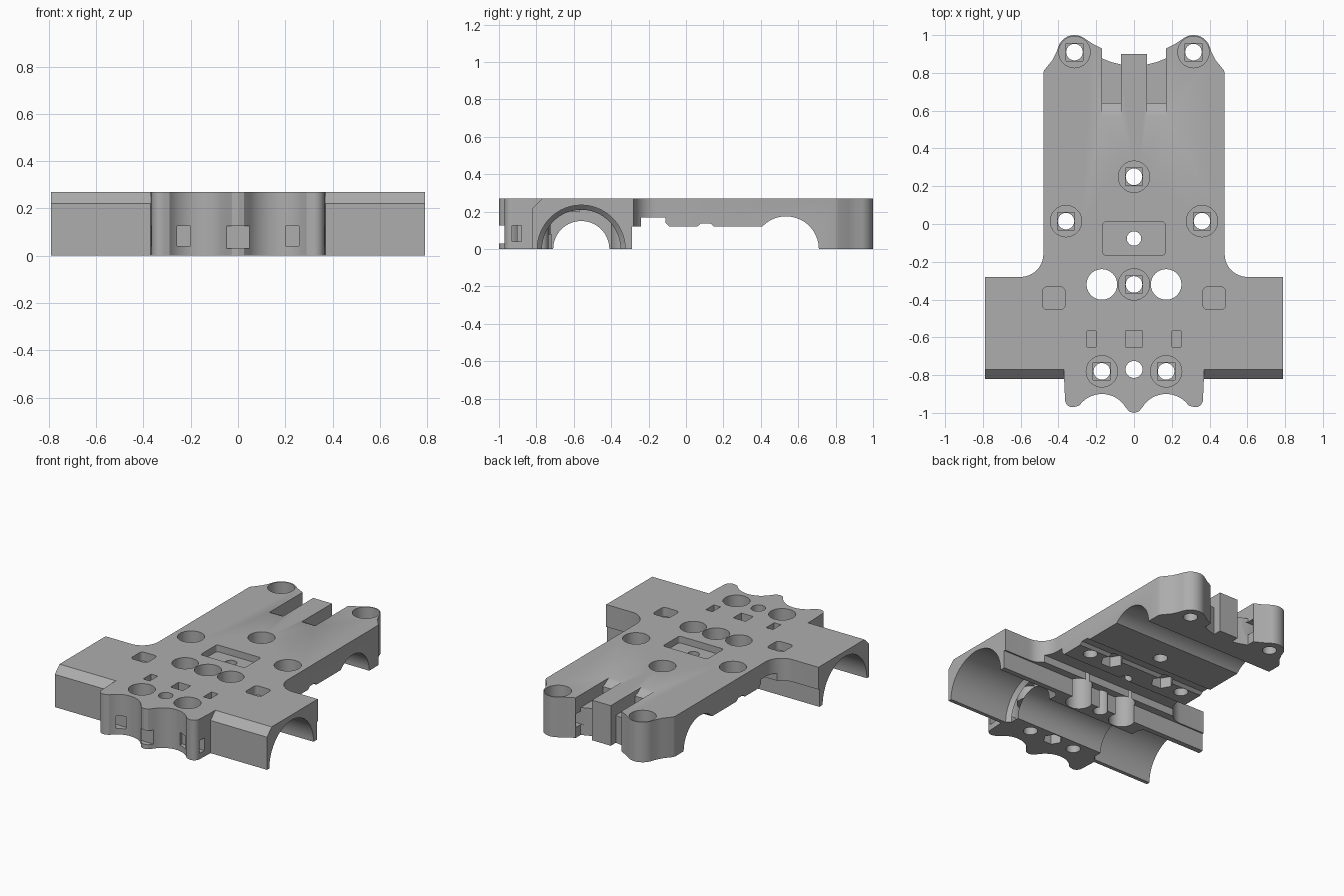
import bpy, bmesh, math
from math import cos, sin, radians

old = bpy.data.objects.get("Cube")
if old:
    bpy.data.objects.remove(old, do_unlink=True)

grey = bpy.data.materials.new("plain grey")
grey.use_nodes = True
COLOUR = (0.42, 0.42, 0.42, 1)
grey.diffuse_color = COLOUR
grey.node_tree.nodes["Principled BSDF"].inputs["Base Color"].default_value = COLOUR

TOP = 0.27
cutters = []


def arc(cx, cy, r, a0, a1, n=12):
    angles = [radians(a0 + (a1 - a0) * i / n) for i in range(n + 1)]
    return [(cx + r * cos(a), cy + r * sin(a)) for a in angles]


def make(name, rings):
    """Closed solid lofted through rings of equal length."""
    bm = bmesh.new()
    loops = [[bm.verts.new(p) for p in ring] for ring in rings]
    n = len(loops[0])
    for low, high in zip(loops, loops[1:]):
        for i in range(n):
            j = (i + 1) % n
            bm.faces.new((low[i], low[j], high[j], high[i]))
    bm.faces.new(loops[0][::-1])
    bm.faces.new(loops[-1])
    bmesh.ops.recalc_face_normals(bm, faces=bm.faces)
    mesh = bpy.data.meshes.new(name)
    bm.to_mesh(mesh)
    bm.free()
    mesh.materials.append(grey)
    ob = bpy.data.objects.new(name, mesh)
    bpy.context.scene.collection.objects.link(ob)
    return ob


def upright(name, outline, z0, z1):
    return make(name, [[(x, y, z) for x, y in outline] for z in (z0, z1)])


def cut_upright(name, outline, z0, z1=0.4):
    cutters.append(upright(name, outline, z0, z1))


def cut_across(name, profile, x0, x1):
    """Cutter with a (y, z) profile swept along x."""
    cutters.append(make(name, [[(x, y, z) for y, z in profile] for x in (x0, x1)]))


def circle(x, y, r, n=40):
    return arc(x, y, r, 0, 360, n)[:-1]


def rect(x, y, w, d):
    return [(x - w / 2, y - d / 2), (x + w / 2, y - d / 2),
            (x + w / 2, y + d / 2), (x - w / 2, y + d / 2)]


def round_rect(x, y, w, d, r):
    pts = []
    for sx, sy, a in ((1, -1, -90), (1, 1, 0), (-1, 1, 90), (-1, -1, 180)):
        pts += arc(x + sx * (w / 2 - r), y + sy * (d / 2 - r), r, a, a + 90, 5)
    return pts


# Plan outline: scalloped nose, wings, long deck and rear lobes
half = [(0, -1), (0.025, -0.993)]
half += arc(0.17, -1.047, 0.147, 148, 36, 16)
half += arc(0.325, -0.93, 0.04, 250, 360, 8)
half += [(0.37, -0.82), (0.79, -0.82), (0.79, -0.28)]
half += arc(0.6, -0.16, 0.12, -90, -180)
half += [(0.48, 0.80), (0.475, 0.815), (0.43, 0.87), (0.41, 0.91)]
half += arc(0.315, 0.91, 0.09, 20, 125, 14)
half += [(0.22, 0.955), (0.17, 0.93), (0.17, 0.877), (0.12, 0.857),
         (0.07, 0.845), (0.07, 0.9)]
outline = half + [(-x, y) for x, y in reversed(half) if x > 0]
body = upright("chassis_plate", outline, 0, TOP)

# Underside: raised middle with a cross groove, rear axle tunnel
cut_across("belly_cutter", [(-0.29, -0.1), (0.5, -0.1), (0.5, 0.12), (-0.09, 0.12),
                            (-0.11, 0.14), (-0.11, 0.17), (-0.24, 0.17),
                            (-0.24, 0.12), (-0.29, 0.12)], -1, 1)
cut_across("side_notch_cutter", [(0.06, 0.1), (0.15, 0.1), (0.15, 0.12),
                                 (0.13, 0.137), (0.08, 0.137), (0.06, 0.12)], -1, 1)
cut_across("rear_axle_cutter", circle(0.535, 0, 0.175, 64), -1, 1)

# Front axle tunnel with wide tapered end bores, chamfered wings
cut_across("front_axle_cutter", circle(-0.56, 0, 0.15, 64), -1, 1)
for s in (-1, 1):
    stages = ((0.33, 0.21), (0.355, 0.235), (1, 0.235))
    cutters.append(make("bore_cutter", [[(s * x, y, z) for y, z in circle(-0.56, 0, r, 64)]
                                        for x, r in stages]))
    cut_across("wing_chamfer_cutter", [(-0.9, 0.22), (-0.82, 0.22), (-0.77, 0.27),
                                       (-0.72, 0.32), (-0.9, 0.32)], s * 0.37, s * 0.9)

# Counterbored screw holes with a square relief under each head
screws = [(0, 0.25), (0, -0.32)]
for s in (-1, 1):
    screws += [(s * 0.315, 0.91), (s * 0.36, 0.015), (s * 0.17, -0.78)]
for x, y in screws:
    cut_upright("screw_head_cutter", circle(x, y, 0.083), 0.19)
    cut_upright("screw_relief_cutter", rect(x, y, 0.092, 0.092), 0.18)
    cut_upright("screw_hole_cutter", circle(x, y, 0.044, 24), -0.1)
cut_upright("nose_hole_cutter", circle(0, -0.77, 0.045, 24), -0.1)

# Central switch recess and its hole
cut_upright("recess_cutter", round_rect(0, -0.077, 0.33, 0.175, 0.015), 0.225)
cut_upright("recess_hole_cutter", circle(0, -0.077, 0.038, 24), -0.1)

# Nose pockets
cut_upright("tie_pocket_cutter", rect(0, -0.61, 0.09, 0.085), 0.2)
cut_across("tie_slot_cutter", [(-1.1, 0.03), (-0.965, 0.03), (-0.965, 0.125),
                               (-1.1, 0.125)], -0.1, 0.1)
cut_upright("nose_nut_cutter", circle(0, -0.77, 0.06, 6), -0.1, 0.08)

for s in (-1, 1):
    # Through holes, deck pockets, underside nut pockets
    cut_upright("wire_hole_cutter", circle(s * 0.17, -0.32, 0.081), -0.1)
    cut_upright("deck_pocket_cutter", round_rect(s * 0.425, -0.393, 0.12, 0.12, 0.025), 0.21)
    cut_upright("small_pocket_cutter", rect(s * 0.225, -0.61, 0.05, 0.085), 0.2)
    cut_upright("belly_nut_cutter", circle(s * 0.2, 0.03, 0.07, 6), 0.05, 0.19)
    # Nut slots through the nose corners and into the rear lobes
    cut_across("corner_slot_cutter", [(-0.93, 0.04), (-0.88, 0.04), (-0.88, 0.125),
                                      (-0.93, 0.125)], s * 0.2, s * 0.5)
    cut_across("lobe_slot_cutter", [(0.87, 0.07), (0.925, 0.07), (0.925, 0.16),
                                    (0.87, 0.16)], s * 0.1, s * 0.26)
    # Slots beside the rear tongue, with a curved run-in
    cut_across("tongue_slot_cutter", [(0.57, 0.272), (0.595, 0.262), (0.61, 0.25),
                                      (0.64, 0.235), (0.64, 0.185), (1.1, 0.185),
                                      (1.1, 0.32), (0.57, 0.32)], s * 0.07, s * 0.17)

# Carve everything, then bake the result and drop the cutters
for c in cutters:
    mod = body.modifiers.new(c.name, "BOOLEAN")
    mod.operation = "DIFFERENCE"
    mod.solver = "EXACT"
    mod.object = c
    c.hide_render = True
graph = bpy.context.evaluated_depsgraph_get()
baked = bpy.data.meshes.new_from_object(body.evaluated_get(graph))
body.modifiers.clear()
body.data = baked
for c in cutters:
    bpy.data.objects.remove(c, do_unlink=True)
baked.materials.clear()
baked.materials.append(grey)
for face in baked.polygons:
    face.material_index = 0

bpy.ops.object.select_all(action="DESELECT")
body.select_set(True)
bpy.context.view_layer.objects.active = body
bpy.ops.object.shade_smooth_by_angle(angle=radians(30))
